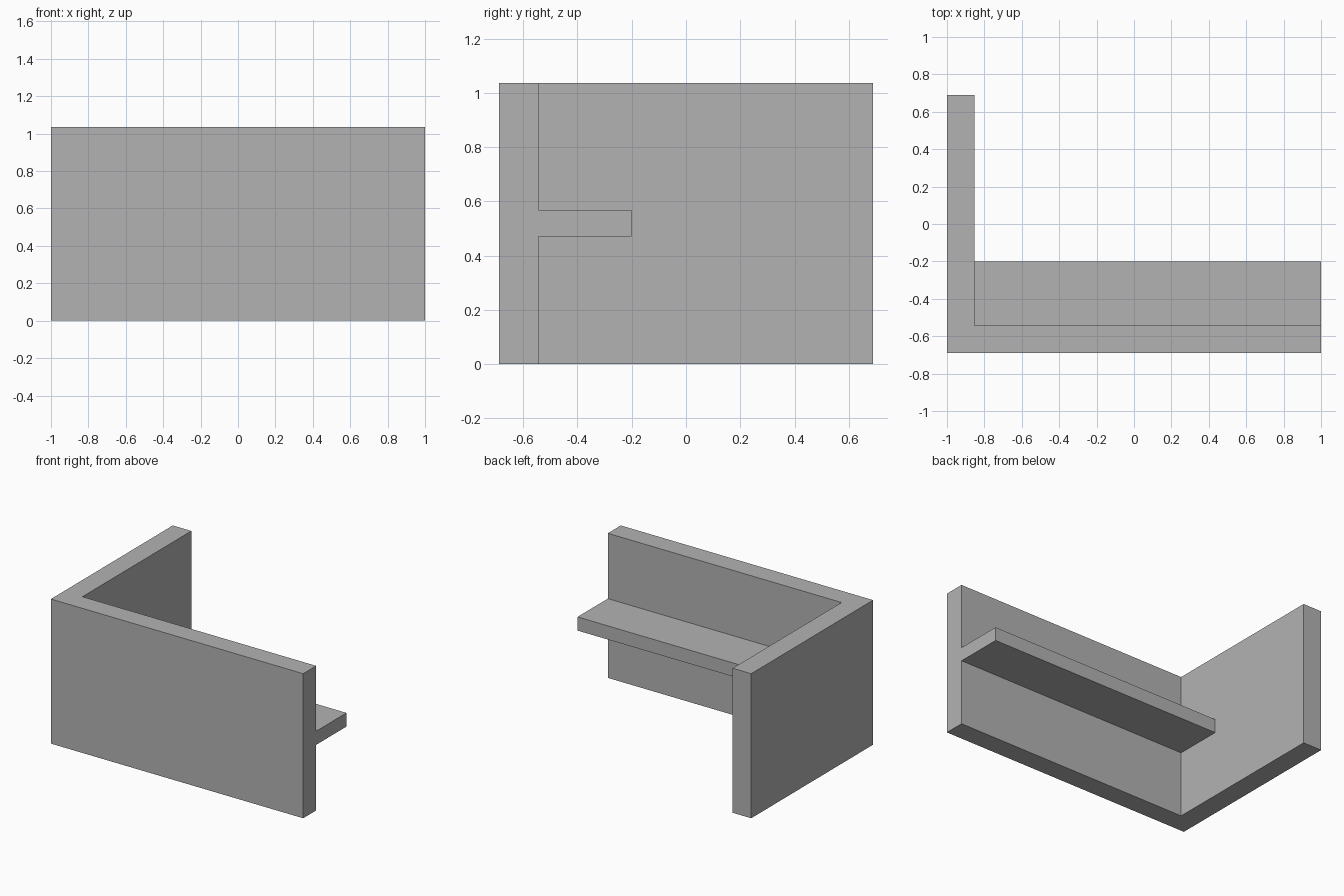
import bpy, bmesh

if "Cube" in bpy.data.objects:
    bpy.data.objects.remove(bpy.data.objects["Cube"], do_unlink=True)

HALF_X, HALF_Y, HEIGHT, WALL = 1.0, 0.69, 1.036, 0.147
SHELF_BACK, SHELF_LOW, SHELF_HIGH = -0.2, 0.47, 0.568

grey = bpy.data.materials.new("plain grey")
grey.use_nodes = True
colour = (0.45, 0.45, 0.45, 1)
grey.diffuse_color = colour
grey.node_tree.nodes["Principled BSDF"].inputs["Base Color"].default_value = colour


def prism(name, outline, low, high):
    """Extrude a flat outline from one height to another."""
    bm = bmesh.new()
    base = bm.faces.new([bm.verts.new((x, y, low)) for x, y in outline])
    top = bmesh.ops.extrude_face_region(bm, geom=[base])["geom"]
    verts = [v for v in top if isinstance(v, bmesh.types.BMVert)]
    bmesh.ops.translate(bm, verts=verts, vec=(0, 0, high - low))
    bmesh.ops.recalc_face_normals(bm, faces=bm.faces)
    mesh = bpy.data.meshes.new(name)
    bm.to_mesh(mesh)
    bm.free()
    mesh.materials.append(grey)
    obj = bpy.data.objects.new(name, mesh)
    bpy.context.collection.objects.link(obj)
    return obj


# Front wall and side wall in one L-shaped block
inner_x, inner_y = -HALF_X + WALL, -HALF_Y + WALL
walls = prism("corner_walls", [
    (-HALF_X, -HALF_Y), (HALF_X, -HALF_Y), (HALF_X, inner_y),
    (inner_x, inner_y), (inner_x, HALF_Y), (-HALF_X, HALF_Y)], 0, HEIGHT)

# Shelf rooted in both walls, merged into one solid
root_x, root_y = inner_x - WALL / 2, inner_y - WALL / 2
shelf = prism("shelf_helper", [
    (root_x, root_y), (HALF_X, root_y),
    (HALF_X, SHELF_BACK), (root_x, SHELF_BACK)], SHELF_LOW, SHELF_HIGH)
shelf.hide_render = True
shelf.hide_viewport = True

union = walls.modifiers.new("shelf_union", "BOOLEAN")
union.operation = "UNION"
union.solver = "EXACT"
union.object = shelf
